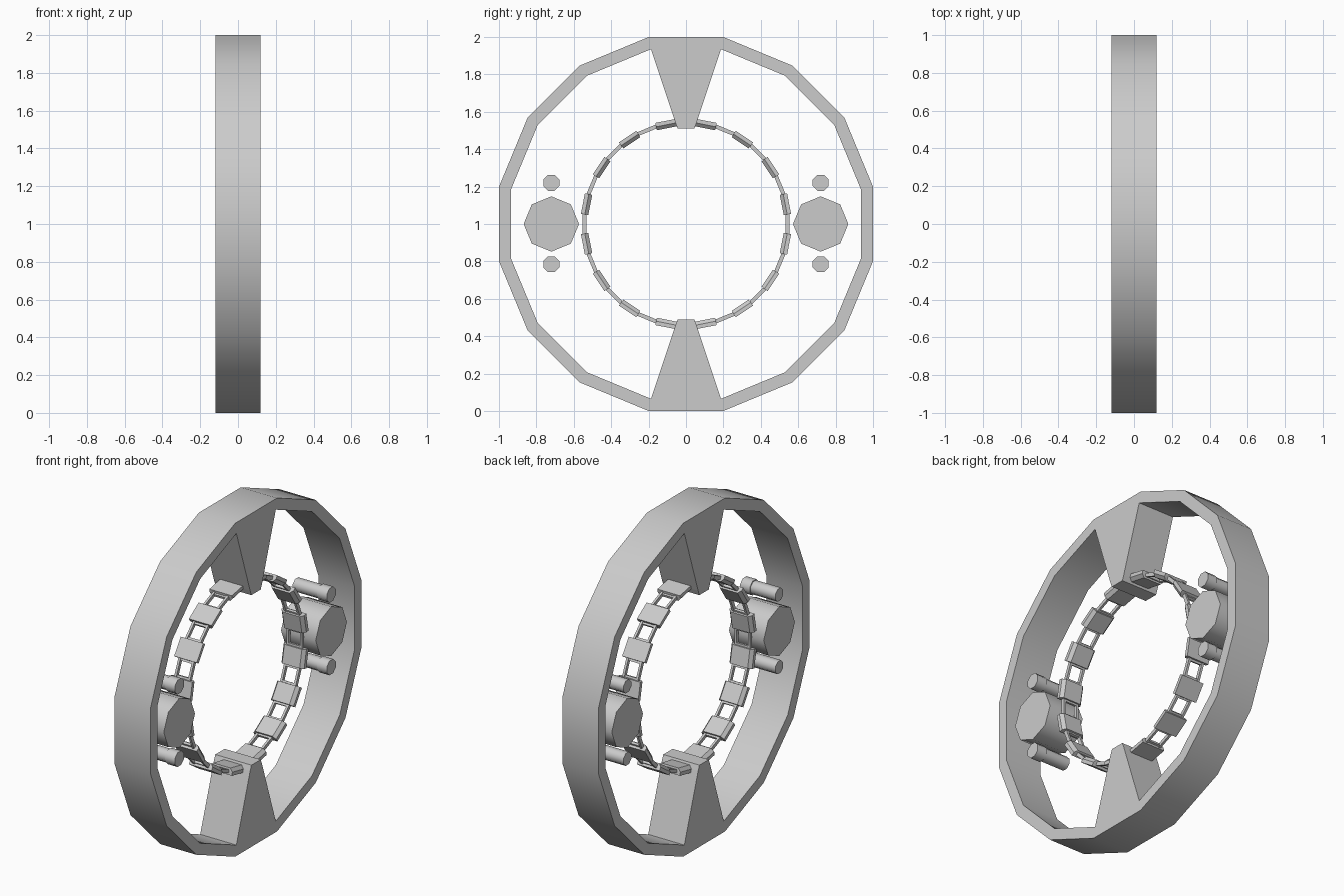
import bpy, bmesh, math
from math import cos, sin, pi, radians

if "Cube" in bpy.data.objects:
    bpy.data.objects.remove(bpy.data.objects["Cube"])


def finish(name, bm, smooth=None):
    bmesh.ops.recalc_face_normals(bm, faces=bm.faces)
    me = bpy.data.meshes.new(name)
    bm.to_mesh(me)
    bm.free()
    ob = bpy.data.objects.new(name, me)
    bpy.context.collection.objects.link(ob)
    if smooth:
        bpy.ops.object.select_all(action='DESELECT')
        ob.select_set(True)
        bpy.context.view_layer.objects.active = ob
        bpy.ops.object.shade_smooth_by_angle(angle=radians(smooth))
    return ob


def ring(bm, n, r_out, r_in, x0, x1):
    # polygonal ring around the x axis; radii are measured to the flats
    k = 1 / cos(pi / n)
    loops = []
    for i in range(n):
        a = 2 * pi * (i + 0.5) / n
        loops.append([bm.verts.new((x, r * k * cos(a), 1 + r * k * sin(a)))
                      for x, r in ((x0, r_out), (x1, r_out), (x1, r_in), (x0, r_in))])
    for i in range(n):
        p, q = loops[i], loops[(i + 1) % n]
        for j in range(4):
            bm.faces.new((p[j], q[j], q[(j + 1) % 4], p[(j + 1) % 4]))


def loft(bm, sections):
    # closed solid through sections of equal point count
    vs = [[bm.verts.new(p) for p in s] for s in sections]
    n = len(vs[0])
    for a, b in zip(vs, vs[1:]):
        for i in range(n):
            bm.faces.new((a[i], a[(i + 1) % n], b[(i + 1) % n], b[i]))
    bm.faces.new(vs[0])
    bm.faces.new(vs[-1])


def rod(bm, y, z, sections, phase=0.0, n=8):
    # rod along x, sections are (x, radius)
    loft(bm, [[(x, y + r * cos(2 * pi * i / n + phase), z + r * sin(2 * pi * i / n + phase))
               for i in range(n)] for x, r in sections])


def block(bm, ang, levels):
    # radial block: levels are (radius, half length along ring, half width in x)
    rad, tan = (cos(ang), sin(ang)), (-sin(ang), cos(ang))
    loft(bm, [[(sx * w, r * rad[0] + st * h * tan[0], 1 + r * rad[1] + st * h * tan[1])
               for sx, st in ((-1, -1), (1, -1), (1, 1), (-1, 1))] for r, h, w in levels])


# outer rim
bm = bmesh.new()
ring(bm, 16, 1.0, 0.935, -0.12, 0.12)
finish("outer_rim", bm, 30)

# upper and lower wedge supports
for name, a in (("upper_wedge", pi / 2), ("lower_wedge", -pi / 2)):
    bm = bmesh.new()
    block(bm, a, [(0.96, 0.19, 0.12), (0.935, 0.187, 0.12), (0.54, 0.056, 0.12), (0.51, 0.044, 0.12)])
    finish(name, bm)

# inner track: two rails with rungs
bm = bmesh.new()
for x in (-0.052, 0.038):
    ring(bm, 32, 0.553, 0.532, x, x + 0.014)
finish("track_rails", bm, 30)

bm = bmesh.new()
for i in range(16):
    for d in (-0.085, 0.085):
        block(bm, i * pi / 8 + d, [(0.55, 0.007, 0.045), (0.535, 0.007, 0.045)])
finish("track_rungs", bm)

# track plates
bm = bmesh.new()
for i in range(16):
    block(bm, (i + 0.5) * pi / 8, [(0.562, 0.056, 0.075), (0.541, 0.056, 0.075), (0.522, 0.054, 0.058)])
finish("track_plates", bm)

# side drums with a small pin above and below
for side, y in (("left", -0.72), ("right", 0.72)):
    bm = bmesh.new()
    rod(bm, y, 1.0, [(-0.115, 0.148), (0.115, 0.148)])
    finish(side + "_drum", bm, 50)
    for pos, z in (("upper", 1.22), ("lower", 0.785)):
        bm = bmesh.new()
        rod(bm, y, z, [(-0.115, 0.04), (0.05, 0.04), (0.05, 0.046), (0.115, 0.046)], pi / 8)
        finish(f"{side}_{pos}_pin", bm, 50)
